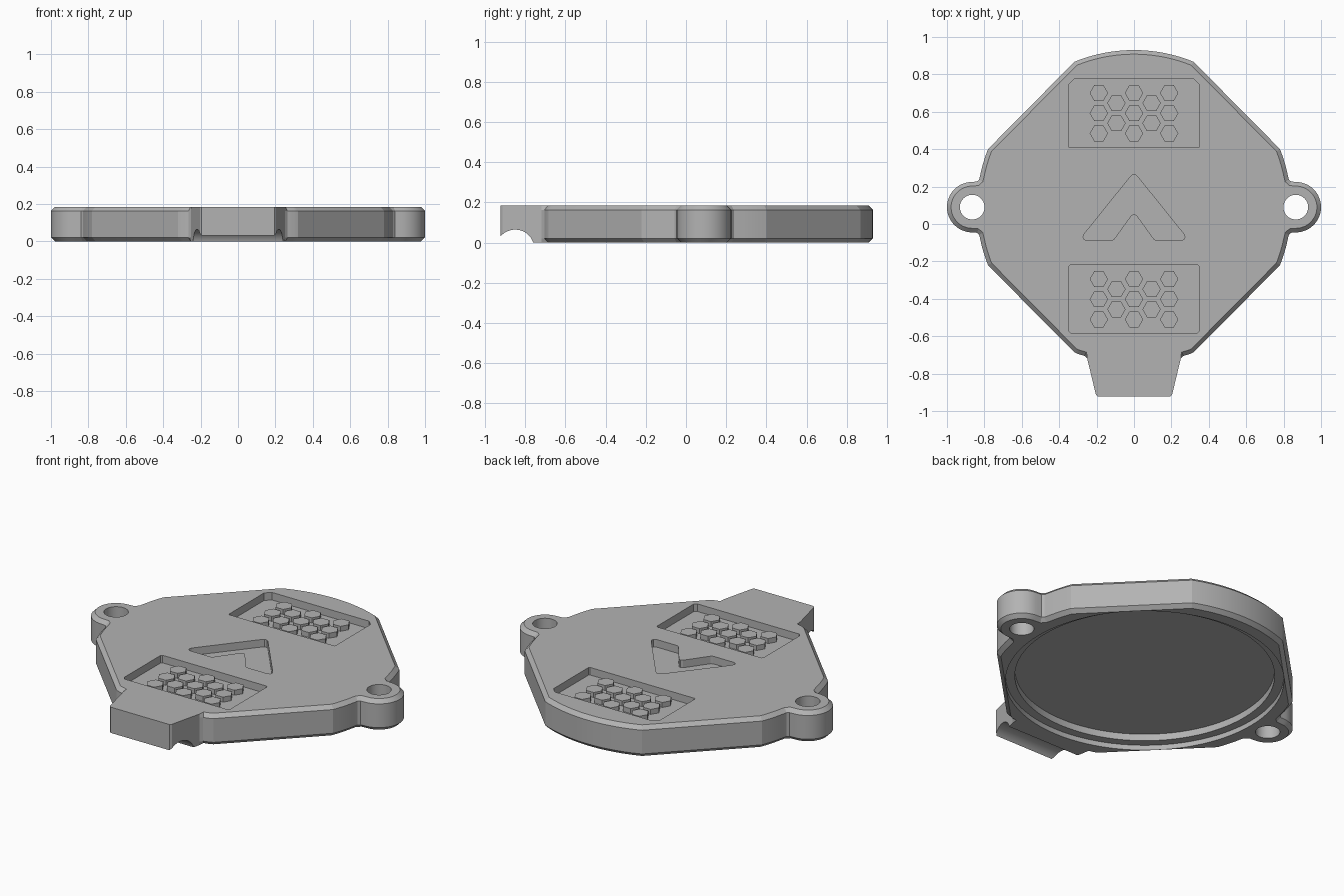
import bpy, bmesh
from math import sin, cos, radians
from mathutils import Matrix

if "Cube" in bpy.data.objects:
    bpy.data.objects.remove(bpy.data.objects["Cube"], do_unlink=True)

HEIGHT, CY, RADIUS = 0.185, 0.09, 0.84
EAR_X, EAR_R, HOLE_R = 0.865, 0.135, 0.066
DEPTH, CHAMFER = 0.045, 0.022

grey = bpy.data.materials.new("plain_grey")
grey.use_nodes = True
COLOR = (0.45, 0.45, 0.45, 1)
grey.diffuse_color = COLOR
grey.node_tree.nodes["Principled BSDF"].inputs["Base Color"].default_value = COLOR


def arc(cx, cy, r, a0, a1, steps):
    angles = [radians(a0 + (a1 - a0) * i / steps) for i in range(steps + 1)]
    return [(cx + r * cos(a), cy + r * sin(a)) for a in angles]


def circle(cx, cy, r, n=48):
    return arc(cx, cy, r, 0, 360, n)[:-1]


def mirrored(half):
    """Close a right-hand outline by mirroring it across x = 0."""
    return half + [(-x, y) for x, y in reversed(half) if x > 1e-5]


def add_prism(bm, pts, z0, z1):
    base = bm.faces.new([bm.verts.new((x, y, z0)) for x, y in pts])
    top = bmesh.ops.extrude_face_region(bm, geom=[base])["geom"]
    verts = [v for v in top if isinstance(v, bmesh.types.BMVert)]
    bmesh.ops.translate(bm, verts=verts, vec=(0, 0, z1 - z0))


def finish(bm, name):
    bmesh.ops.recalc_face_normals(bm, faces=bm.faces[:])
    mesh = bpy.data.meshes.new(name)
    bm.to_mesh(mesh)
    bm.free()
    mesh.materials.append(grey)
    obj = bpy.data.objects.new(name, mesh)
    bpy.context.collection.objects.link(obj)
    return obj


def select(obj):
    bpy.ops.object.select_all(action='DESELECT')
    obj.select_set(True)
    bpy.context.view_layer.objects.active = obj


def cut(target, cutter):
    cutter.hide_render = True
    mod = target.modifiers.new("cut", 'BOOLEAN')
    mod.operation, mod.solver, mod.object = 'DIFFERENCE', 'EXACT', cutter
    select(target)
    bpy.ops.object.modifier_apply(modifier=mod.name)
    bpy.data.objects.remove(cutter, do_unlink=True)


def prism_cutter(name, pts, z0, z1):
    bm = bmesh.new()
    add_prism(bm, pts, z0, z1)
    return finish(bm, name)


# Cover outline: round plate with diagonal flats, side ears and a front tab
half = arc(0, CY, RADIUS, 90, 67.7, 10) + arc(0, CY, RADIUS, 21.7, 11.3, 5)
half += [(0.828, 0.238), (0.84, 0.227)]
half += arc(EAR_X, CY, EAR_R, 90, -90, 24)
half += [(0.84, -0.047), (0.828, -0.058)]
half += arc(0, CY, RADIUS, -11.3, -21.7, 5)
half += [(0.32, -0.685), (0.30, -0.695), (0.265, -0.705), (0.25, -0.72),
         (0.204, -0.912), (0.194, -0.922)]

# Cover body, chamfered above and below except on the tab
bm = bmesh.new()
add_prism(bm, mirrored(half), 0, HEIGHT)
rim = [e for e in bm.edges
       if abs(e.verts[0].co.z - e.verts[1].co.z) < 1e-5
       and min(v.co.y for v in e.verts) > -0.73]
bmesh.ops.bevel(bm, geom=rim, offset=CHAMFER, offset_type='OFFSET',
                segments=1, profile=0.5, affect='EDGES', clamp_overlap=False)
cover = finish(bm, "cover_body")

# Stepped round recess underneath
cut(cover, prism_cutter("recess_step", circle(0, CY, 0.75, 96), -0.1, 0.03))
cut(cover, prism_cutter("recess_floor", circle(0, CY, 0.70, 96), -0.1, 0.07))

# Screw holes through the ears
for side in (-1, 1):
    cut(cover, prism_cutter("screw_hole", circle(side * EAR_X, CY, HOLE_R), -0.1, 0.3))

# Finger groove under the tab
bm = bmesh.new()
add_prism(bm, circle(0, 0, 0.095, 64), -0.4, 0.4)
bmesh.ops.transform(bm, verts=bm.verts[:], matrix=Matrix.Translation(
    (0, -0.85, -0.03)) @ Matrix.Rotation(radians(90), 4, 'Y'))
cut(cover, finish(bm, "tab_groove"))

# Arrow pocket
arrow = [(0.008, 0.262), (0.02, 0.252), (0.265, -0.052), (0.272, -0.068),
         (0.27, -0.08), (0.255, -0.087), (0.118, -0.087), (0.106, -0.08),
         (0.014, 0.047), (0, 0.054)]
cut(cover, prism_cutter("arrow_pocket", mirrored(arrow), HEIGHT - DEPTH, 0.3))


# Two rectangular grip pockets, each with a field of hexagons
def grip(label, y0, y1, top_chamfer, bottom_chamfer):
    w, t, b = 0.35, top_chamfer, bottom_chamfer
    pocket = [(w - t, y1), (w, y1 - t), (w, y0 + b), (w - b, y0)]
    cut(cover, prism_cutter(label + "_pocket", mirrored(pocket), HEIGHT - DEPTH, 0.3))
    floor, middle = HEIGHT - DEPTH, (y0 + y1) / 2
    bm = bmesh.new()
    for col in range(-2, 3):
        rows = (-0.5, 0.5) if col % 2 else (-1, 0, 1)
        for row in rows:
            add_prism(bm, circle(col * 0.094, middle + row * 0.108, 0.049, 6),
                      floor - 0.004, floor + 0.03)
    finish(bm, label + "_hexagons")


grip("rear_grip", 0.41, 0.775, 0.03, 0.004)
grip("front_grip", -0.585, -0.22, 0.008, 0.015)

select(cover)
bpy.ops.object.shade_smooth_by_angle(angle=radians(15))
